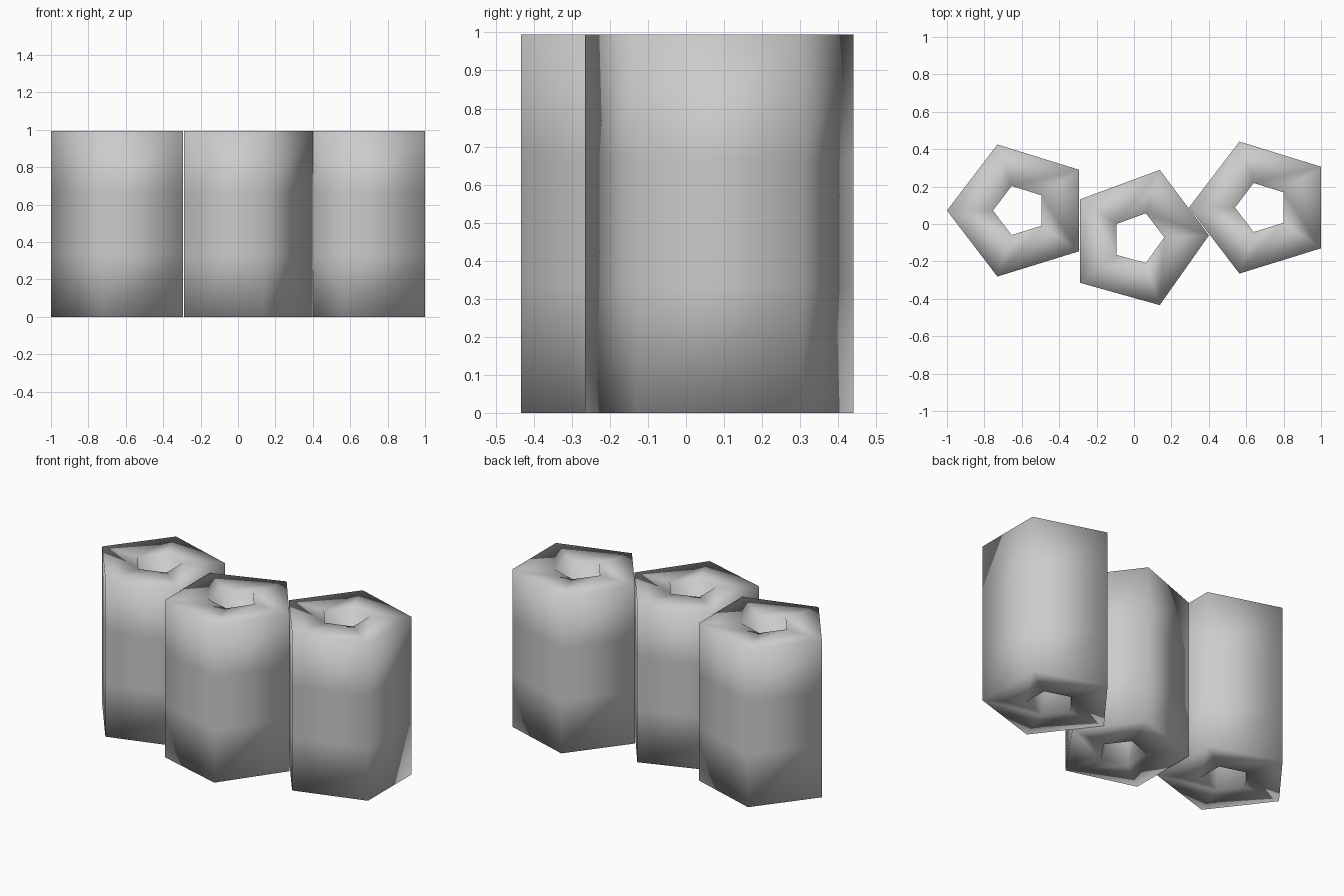
import bpy
import bmesh
from math import cos, sin, pi

cube = bpy.data.objects.get("Cube")
if cube:
    bpy.data.objects.remove(cube, do_unlink=True)

SIDES = 5
BANDS = 3
HEIGHT = 0.995

# One plain grey for everything
grey = bpy.data.materials.new("plain_grey")
grey.use_nodes = True
colour = (0.6, 0.6, 0.6, 1)
grey.diffuse_color = colour
grey.node_tree.nodes["Principled BSDF"].inputs["Base Color"].default_value = colour


def pentagon_tube(name, centre, outer, inner, start, shear=0.0):
    """Hollow pentagonal column; outer and inner are (x, y) radii."""
    bm = bmesh.new()
    levels = [HEIGHT * i / BANDS for i in range(BANDS + 1)]
    # Up the outside, over the rim and down the bore
    section = [(outer, z) for z in levels] + [(inner, z) for z in reversed(levels)]
    rings = []
    for (rx, ry), z in section:
        ring = []
        for i in range(SIDES):
            a = start + 2 * pi * i / SIDES
            x, y = rx * cos(a), ry * sin(a)
            ring.append(bm.verts.new((x, y + shear * x, z)))
        rings.append(ring)
    for j, ring in enumerate(rings):
        above = rings[(j + 1) % len(rings)]
        for i in range(SIDES):
            k = (i + 1) % SIDES
            bm.faces.new((ring[i], ring[k], above[k], above[i]))
    bmesh.ops.recalc_face_normals(bm, faces=bm.faces)
    for face in bm.faces:
        face.smooth = True
    mesh = bpy.data.meshes.new(name)
    bm.to_mesh(mesh)
    bm.free()
    mesh.materials.append(grey)
    obj = bpy.data.objects.new(name, mesh)
    obj.location = (*centre, 0)
    bpy.context.collection.objects.link(obj)
    return obj


# Outer pair point towards -x, the middle one towards +x
pentagon_tube("right_tube", (-0.61, 0.072), (0.39, 0.371), (0.144, 0.138), pi)
pentagon_tube("left_tube", (0.684, 0.088), (0.39, 0.371), (0.144, 0.138), pi)
pentagon_tube("middle_tube", (0.02, -0.0775), (0.381, 0.38), (0.1415, 0.14), 0, 0.045)
